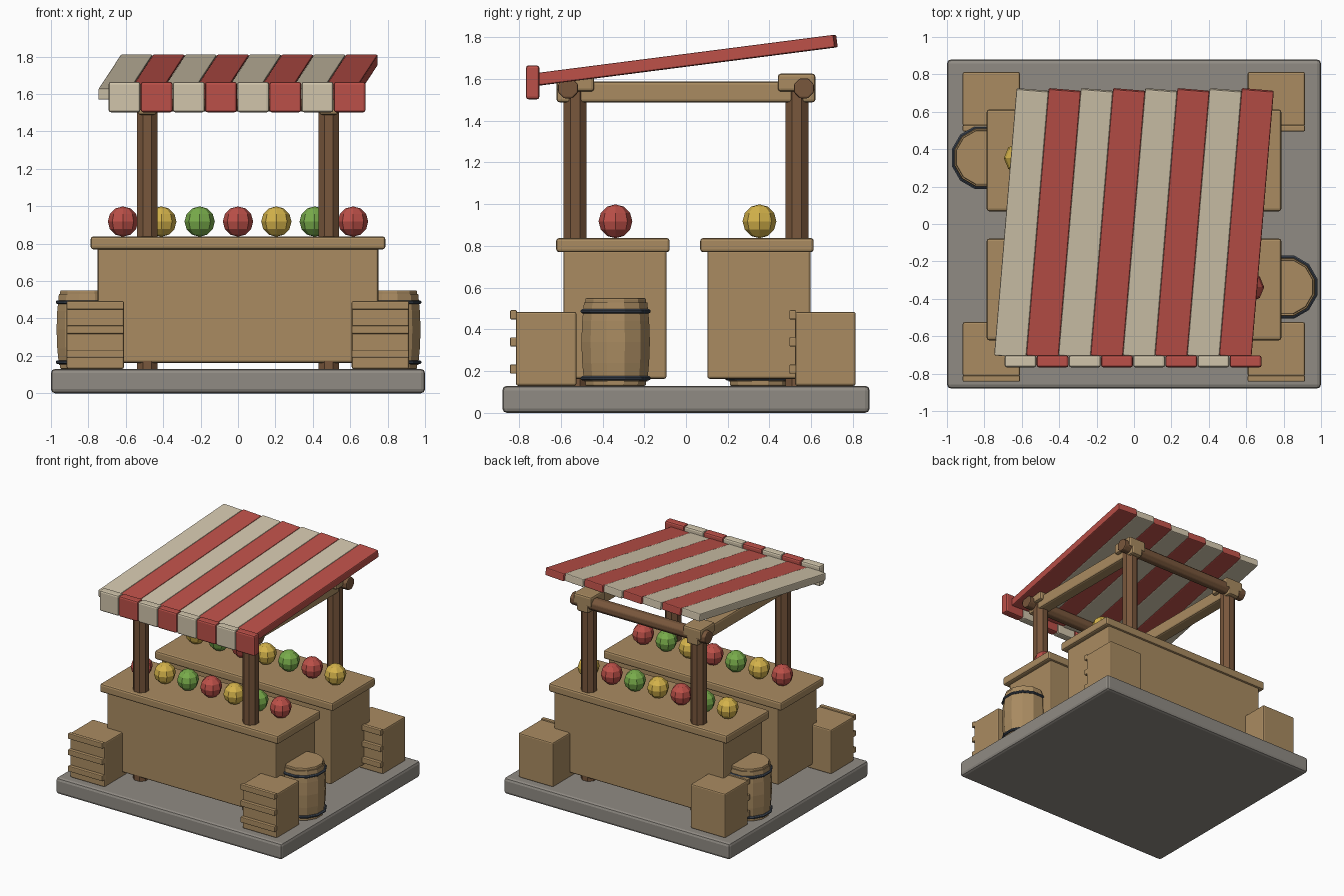
import bpy
import bmesh
import math
from mathutils import Matrix

if "Cube" in bpy.data.objects:
    bpy.data.objects.remove(bpy.data.objects["Cube"], do_unlink=True)


def material(name, rgb):
    mat = bpy.data.materials.new(name)
    mat.use_nodes = True
    mat.diffuse_color = (*rgb, 1)
    mat.node_tree.nodes["Principled BSDF"].inputs["Base Color"].default_value = (*rgb, 1)
    return mat


TAN = material("light wood", (0.40, 0.26, 0.12))
BROWN = material("dark wood", (0.19, 0.095, 0.045))
STONE = material("stone", (0.28, 0.26, 0.23))
CREAM = material("cream cloth", (0.64, 0.56, 0.41))
RED = material("red", (0.50, 0.08, 0.065))
YELLOW = material("yellow", (0.66, 0.45, 0.07))
GREEN = material("green", (0.19, 0.41, 0.07))
IRON = material("dark iron", (0.05, 0.065, 0.09))


def add_object(name, bm, mat, location, bevel=0.0):
    mesh = bpy.data.meshes.new(name)
    bm.to_mesh(mesh)
    bm.free()
    mesh.materials.append(mat)
    obj = bpy.data.objects.new(name, mesh)
    obj.location = location
    bpy.context.collection.objects.link(obj)
    if bevel:
        mod = obj.modifiers.new("Bevel", "BEVEL")
        mod.width = bevel
        mod.segments = 2
        mod.limit_method = "ANGLE"
    return obj


def box(name, x, y, z, mat, bevel=0.01):
    """Bevelled box from (min, max) ranges."""
    bm = bmesh.new()
    size = [r[1] - r[0] for r in (x, y, z)]
    bmesh.ops.create_cube(bm, size=1, matrix=Matrix.Diagonal((*size, 1)))
    return add_object(name, bm, mat, [sum(r) / 2 for r in (x, y, z)], bevel)


def lathe(name, profile, sides, mat, location, bevel=0.0):
    """Closed faceted solid from (radius, height) pairs."""
    bm = bmesh.new()
    rings = []
    for radius, height in profile:
        angles = [2 * math.pi * (i + 0.5) / sides for i in range(sides)]
        rings.append([bm.verts.new((radius * math.cos(a), radius * math.sin(a), height))
                      for a in angles])
    for low, high in zip(rings, rings[1:]):
        for i in range(sides):
            j = (i + 1) % sides
            bm.faces.new((low[i], low[j], high[j], high[i]))
    bm.faces.new(rings[0][::-1])
    bm.faces.new(rings[-1])
    return add_object(name, bm, mat, location, bevel)


# Stone platform
box("platform", (-1, 1), (-0.88, 0.88), (0, 0.13), STONE, 0.022)

# Two counters, each with a row of fruit
FRUIT_ROWS = {"front": (RED, YELLOW, GREEN), "back": (YELLOW, GREEN, RED)}
for row, shift in (("front", 0), ("back", 0.69)):
    box(row + "_counter_body", (-0.75, 0.75), (-0.588 + shift, -0.093 + shift),
        (0.163, 0.78), TAN, 0.012)
    box(row + "_counter_top", (-0.788, 0.788), (-0.622 + shift, -0.078 + shift),
        (0.77, 0.838), TAN, 0.014)
    for i in range(7):
        bm = bmesh.new()
        bmesh.ops.create_uvsphere(bm, u_segments=8, v_segments=6, radius=0.081)
        add_object(f"{row}_fruit_{i + 1}", bm, FRUIT_ROWS[row][i % 3],
                   ((i - 3) * 0.205, -0.338 + shift, 0.918))

# Posts, cross beams and corner blocks
for depth, sy in (("front", -1), ("back", 1)):
    for side, sx in (("right", -1), ("left", 1)):
        lathe(f"{depth}_{side}_post", [(0.06, 0.13), (0.06, 1.57)], 8, BROWN,
              (sx * 0.485, sy * 0.531, 0))
        ys = sorted((sy * 0.44, sy * 0.62))
        box(f"{depth}_{side}_corner_block", (sx * 0.485 - 0.08, sx * 0.485 + 0.08),
            ys, (1.54, 1.625), TAN, 0.014)
    beam = lathe(f"{depth}_beam", [(0.052, -0.6), (0.052, 0.6)], 8, BROWN,
                 (0, sy * 0.565, 1.555), 0.008)
    beam.rotation_euler.y = math.pi / 2
for side, sx in (("right", -1), ("left", 1)):
    box(side + "_side_beam", (sx * 0.485 - 0.05, sx * 0.485 + 0.05),
        (-0.62, 0.62), (1.488, 1.588), TAN, 0.014)

# Striped awning with a hanging valance
for i in range(8):
    cloth = RED if i % 2 else CREAM
    x = (i - 3.5) * 0.172
    stripe = box(f"awning_stripe_{i + 1}", (x - 0.086, x + 0.086), (-0.715, 0.725),
                 (1.66, 1.72), cloth, 0.007)
    stripe.rotation_euler = (math.radians(7.3), 0, math.radians(-4.8))
    x -= 0.005
    box(f"valance_flap_{i + 1}", (x - 0.085, x + 0.085), (-0.767, -0.702),
        (1.502, 1.665), cloth, 0.013)

# Slatted crates at the four corners
for depth, y in (("front", -0.67), ("back", 0.668)):
    for side, x in (("right", -0.763), ("left", 0.761)):
        span = (x - 0.153, x + 0.153)
        box(f"{depth}_{side}_crate", span, (y - 0.145, y + 0.145), (0.13, 0.484), TAN)
        for i in range(3):
            z = 0.21 + i * 0.13
            box(f"{depth}_{side}_crate_slat_{i + 1}", span, (y - 0.173, y - 0.14),
                (z - 0.022, z + 0.022), TAN, 0.006)

# Barrels at opposite ends
for side, x, y in (("left", 0.812, -0.337), ("right", -0.806, 0.355)):
    lathe(side + "_barrel_core", [(0.15, 0.13), (0.15, 0.55)], 12, TAN, (x, y, 0), 0.006)
    lathe(side + "_barrel_staves", [(0.157, 0.15), (0.166, 0.24), (0.17, 0.34),
                                    (0.166, 0.44), (0.157, 0.53)], 12, TAN, (x, y, 0))
    for level, z in (("lower", 0.166), ("upper", 0.487)):
        lathe(f"{side}_barrel_{level}_band", [(0.166, z - 0.01), (0.174, z - 0.004),
                                              (0.174, z + 0.004), (0.166, z + 0.01)],
              12, IRON, (x, y, 0))
